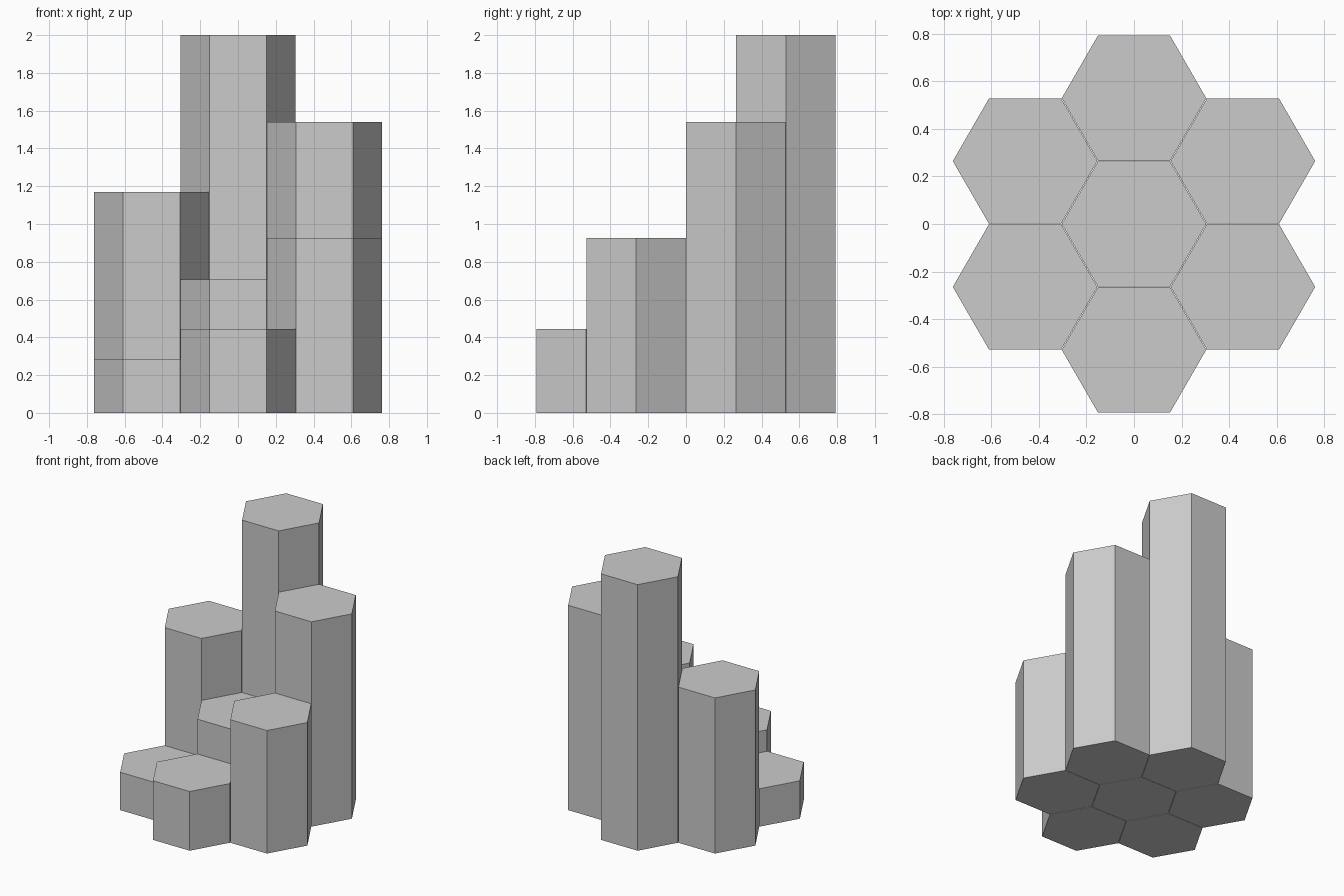
import bpy
from math import sin, cos, radians

if "Cube" in bpy.data.objects:
    bpy.data.objects.remove(bpy.data.objects["Cube"])

R = 0.304        # hexagon corner radius
SPACING = 0.529  # distance from the middle column to its neighbours


def column(name, x, y, height):
    """Six-sided prism standing on z = 0, corners pointing along x."""
    bpy.ops.mesh.primitive_cylinder_add(
        vertices=6, radius=R, depth=height,
        location=(x, y, height / 2), rotation=(0, 0, radians(30)))
    bpy.context.object.name = name
    bpy.ops.object.transform_apply(location=False, rotation=True, scale=False)


# Middle column
column("centre_column", 0, 0, 0.705)

# Ring of six columns, counter-clockwise from the right back
ring = [("right_back_column", 1.54), ("back_column", 2.0),
        ("left_back_column", 1.17), ("left_front_column", 0.285),
        ("front_column", 0.445), ("right_front_column", 0.925)]
for i, (name, height) in enumerate(ring):
    a = radians(30 + 60 * i)
    column(name, SPACING * cos(a), SPACING * sin(a), height)
